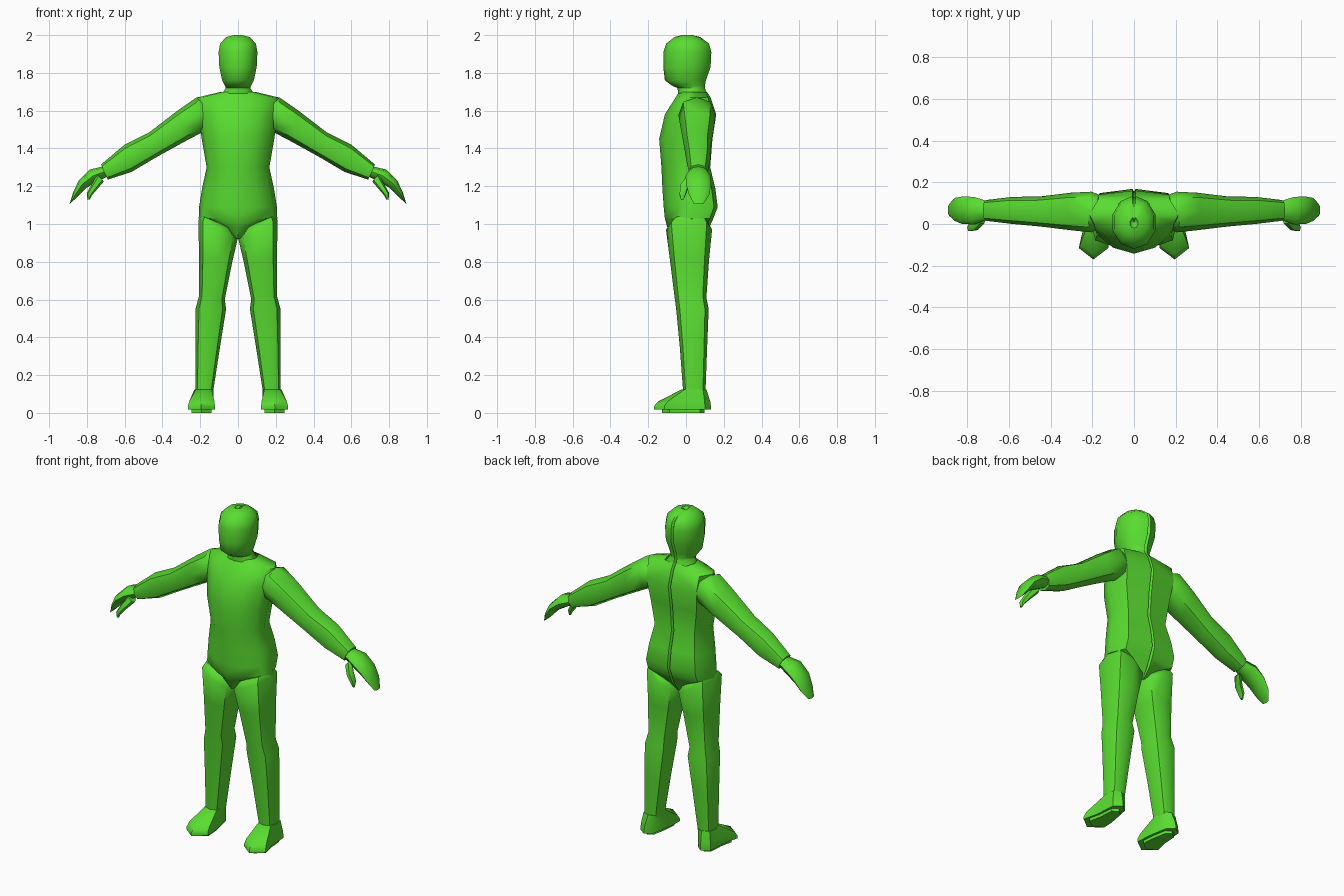
import bpy, bmesh, math

green = bpy.data.materials.new("bright_green")
green.diffuse_color = (0.1, 0.72, 0.03, 1)


def loft(name, rings, closed=True, caps=True, angle=50):
    """Skin a stack of rings, then mirror the part across x = 0."""
    bm = bmesh.new()
    vs = [[bm.verts.new(p) for p in r] for r in rings]
    n = len(rings[0])
    for a, b in zip(vs, vs[1:]):
        for i in range(n if closed else n - 1):
            j = (i + 1) % n
            bm.faces.new((a[i], a[j], b[j], b[i]))
    if caps:
        bm.faces.new(vs[0][::-1])
        bm.faces.new(vs[-1])
    # mirrored half
    geom = bm.verts[:] + bm.edges[:] + bm.faces[:]
    new = bmesh.ops.duplicate(bm, geom=geom)["geom"]
    moved = [g for g in new if isinstance(g, bmesh.types.BMVert)]
    for v in moved:
        v.co.x *= -1
    bmesh.ops.reverse_faces(bm, faces=[g for g in new if isinstance(g, bmesh.types.BMFace)])
    bmesh.ops.remove_doubles(bm, verts=bm.verts[:], dist=0.0005)
    bmesh.ops.recalc_face_normals(bm, faces=bm.faces[:])
    me = bpy.data.meshes.new(name)
    bm.to_mesh(me)
    bm.free()
    me.materials.append(green)
    ob = bpy.data.objects.new(name, me)
    bpy.context.collection.objects.link(ob)
    bpy.ops.object.select_all(action='DESELECT')
    ob.select_set(True)
    bpy.context.view_layer.objects.active = ob
    bpy.ops.object.shade_smooth_by_angle(angle=math.radians(angle))
    return ob


def limb_ring(x0, z0, x1, z1, y0, y1, sides=8, power=0.85):
    """Rounded ring spanning two points in the xz plane and a y range."""
    pts = []
    for i in range(sides):
        a = 2 * math.pi * i / sides
        c, s = [math.copysign(abs(f) ** power, f) for f in (math.cos(a), math.sin(a))]
        pts.append(((x0 + x1) / 2 + c * (x0 - x1) / 2,
                    (y0 + y1) / 2 + s * (y1 - y0) / 2,
                    (z0 + z1) / 2 + c * (z0 - z1) / 2))
    return pts


def body_ring(z, w, f, b):
    """Half section: rounded front, broad back, narrow groove at the spine."""
    d = b - f
    g = min(0.008, w * 0.3)
    return [(0, f, z), (w * 0.52, f + d * 0.1, z), (w * 0.88, f + d * 0.3, z),
            (w, f + d * 0.55, z), (w * 0.8, b - d * 0.07, z),
            (g, b, z), (0, b - 0.012, z)]


def head_ring(z, w, f, b):
    """Half section of the head: oval with a narrow groove at the back."""
    c, r = (f + b) / 2, (b - f) / 2
    pts = [(w * math.sin(a), c - r * math.cos(a), z)
           for a in [math.pi * i / 5 for i in range(5)]]
    g = min(0.008, w * 0.3)
    return pts + [(g, b, z), (0, b - 0.012, z)]


# torso: z, half width, front y, back y
torso = [(0.92, 0.01, -0.06, 0.08), (0.985, 0.09, -0.10, 0.125), (1.03, 0.208, -0.112, 0.145),
         (1.09, 0.206, -0.118, 0.168), (1.19, 0.19, -0.125, 0.155), (1.30, 0.166, -0.13, 0.128),
         (1.45, 0.192, -0.142, 0.14), (1.58, 0.21, -0.112, 0.16), (1.67, 0.215, -0.055, 0.13),
         (1.70, 0.09, -0.035, 0.11)]
loft("torso", [body_ring(*r) for r in torso], closed=False, caps=False)

# neck and head
head = [(1.68, 0.095, -0.04, 0.115), (1.72, 0.068, -0.045, 0.10), (1.73, 0.072, -0.07, 0.10),
        (1.76, 0.088, -0.112, 0.105), (1.83, 0.104, -0.12, 0.13), (1.91, 0.108, -0.12, 0.134),
        (1.955, 0.10, -0.105, 0.122), (1.99, 0.065, -0.06, 0.075), (2.0, 0.02, -0.02, 0.03)]
rings = [head_ring(*r) for r in head]
rings.append([(0, 0.004, 1.955)] * 7)  # small parting notch in the crown
skull = loft("head", rings, closed=False, caps=False)

# arms: upper edge x z, lower edge x z, y range
arm = [(0.17, 1.655, 0.16, 1.50, -0.02, 0.14), (0.22, 1.67, 0.19, 1.485, -0.04, 0.155),
       (0.32, 1.60, 0.285, 1.435, -0.03, 0.15), (0.47, 1.485, 0.43, 1.355, -0.012, 0.132),
       (0.60, 1.42, 0.565, 1.275, 0.0, 0.13), (0.725, 1.315, 0.69, 1.235, 0.015, 0.115)]
loft("arms", [limb_ring(*r) for r in arm])

# hands: flat paddles that narrow at the fingertips
hand = [(0.715, 1.305, 0.695, 1.25, 0.02, 0.11), (0.785, 1.288, 0.75, 1.222, -0.002, 0.13),
        (0.842, 1.232, 0.805, 1.19, 0.0, 0.132), (0.872, 1.17, 0.848, 1.145, 0.015, 0.125),
        (0.892, 1.105, 0.882, 1.115, 0.04, 0.095)]
loft("hands", [limb_ring(*r) for r in hand])

# thumbs
thumb = [(0.745, 1.265, 0.71, 1.225, 0.0, 0.05), (0.772, 1.215, 0.745, 1.185, -0.032, 0.015),
         (0.80, 1.165, 0.775, 1.15, -0.036, 0.0), (0.797, 1.128, 0.785, 1.13, -0.028, -0.012)]
loft("thumbs", [limb_ring(*r, sides=6) for r in thumb])

# legs: outer edge x z, inner edge x z, y range
leg = [(0.195, 1.045, 0.04, 0.98, -0.075, 0.115), (0.21, 1.02, 0.002, 0.92, -0.106, 0.138),
       (0.206, 0.82, 0.03, 0.80, -0.085, 0.122), (0.206, 0.62, 0.07, 0.60, -0.06, 0.108),
       (0.225, 0.55, 0.063, 0.55, -0.052, 0.12), (0.226, 0.35, 0.095, 0.35, -0.033, 0.112),
       (0.226, 0.11, 0.132, 0.11, -0.015, 0.103)]
loft("legs", [limb_ring(*r, power=0.75) for r in leg])

# feet: the sole outline blends up into the ankle outline
sole = [(0.195, -0.17), (0.265, -0.115), (0.243, -0.02), (0.235, 0.10),
        (0.19, 0.132), (0.15, 0.10), (0.128, -0.02), (0.122, -0.115)]
ankle = [(0.18, -0.022), (0.222, -0.005), (0.23, 0.04), (0.222, 0.09),
         (0.18, 0.108), (0.142, 0.09), (0.13, 0.04), (0.14, -0.005)]


def foot_ring(z, t):
    return [(a[0] + (b[0] - a[0]) * t, a[1] + (b[1] - a[1]) * t, z)
            for a, b in zip(sole, ankle)]


loft("feet", [foot_ring(*r) for r in [(0.018, 0.0), (0.035, 0.0), (0.06, 0.15), (0.125, 1.0)]])

# thin treads under the feet
tread = [[(0.19 + (x - 0.19) * 0.75, y * 0.75, z) for x, y in sole] for z in (0.0, 0.018)]
loft("treads", tread)
